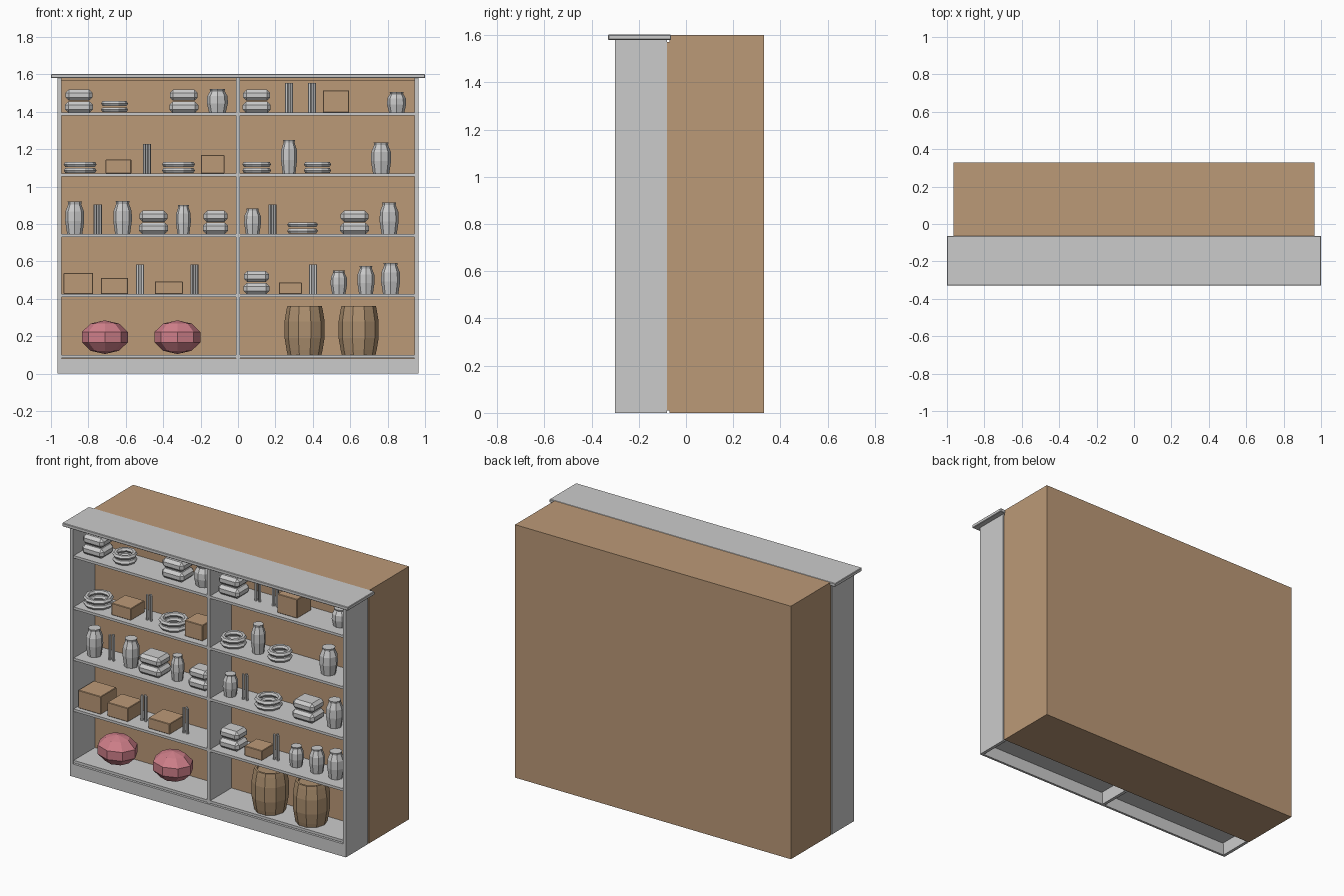
import bpy, bmesh, math
from mathutils import Matrix

if "Cube" in bpy.data.objects:
    bpy.data.objects.remove(bpy.data.objects["Cube"])

Y = -0.187                                        # depth line of the goods
SHELF_TOPS = [0.10, 0.425, 0.747, 1.07, 1.395]


def material(name, rgb):
    m = bpy.data.materials.new(name)
    m.diffuse_color = (*rgb, 1)
    m.use_nodes = True
    m.node_tree.nodes["Principled BSDF"].inputs["Base Color"].default_value = m.diffuse_color
    return m


WOOD = material("wood", (0.50, 0.32, 0.185))
BARREL = material("barrel_wood", (0.42, 0.28, 0.16))
CLOTH = material("sack_cloth", (0.62, 0.21, 0.25))


def finish(bm, name, mat=None, loc=(0, 0, 0)):
    bmesh.ops.recalc_face_normals(bm, faces=bm.faces)
    me = bpy.data.meshes.new(name)
    bm.to_mesh(me)
    bm.free()
    ob = bpy.data.objects.new(name, me)
    ob.location = loc
    if mat:
        me.materials.append(mat)
    bpy.context.collection.objects.link(ob)
    return ob


def box(name, x, y, z, mat=None, bevel=0):
    """Box from (min, max) pairs."""
    bm = bmesh.new()
    size = [b - a for a, b in (x, y, z)]
    mid = [(a + b) / 2 for a, b in (x, y, z)]
    bmesh.ops.create_cube(bm, size=1, matrix=Matrix.Diagonal((*size, 1)))
    if bevel:
        bmesh.ops.bevel(bm, geom=bm.edges[:], offset=bevel, segments=1,
                        profile=0.5, affect='EDGES')
    return finish(bm, name, mat, mid)


def lathe(name, profile, sides, loc, mat=None, closed=False):
    """Revolve (radius, height) points; caps the ends unless the profile is a loop."""
    bm = bmesh.new()
    rings = [[bm.verts.new((r * math.cos(a), r * math.sin(a), z))
              for a in (2 * math.pi * i / sides for i in range(sides))]
             for r, z in profile]
    pairs = list(zip(rings, rings[1:]))
    if closed:
        pairs.append((rings[-1], rings[0]))
    else:
        bm.faces.new(rings[0])
        bm.faces.new(rings[-1])
    for lo, hi in pairs:
        for i in range(sides):
            j = (i + 1) % sides
            bm.faces.new((lo[i], lo[j], hi[j], hi[i]))
    return finish(bm, name, mat, loc)


# Cabinet
box("wall_block", (-0.965, 0.965), (-0.07, 0.33), (0, 1.6), WOOD)
box("back_panel", (-0.96, 0.96), (-0.08, -0.07), (0.01, 1.57), WOOD)
box("top_cap", (-1, 1), (-0.33, -0.063), (1.58, 1.602), bevel=0.003)
box("kick_board", (-0.965, 0.965), (-0.30, -0.285), (0, 0.08))
for s, side in ((-1, "left"), (1, "right")):
    xs = sorted((s * 0.945, s * 0.965))
    box(side + "_side", xs, (-0.30, -0.08), (0, 1.58))
    for z in SHELF_TOPS:
        box(side + "_shelf", sorted((s * 0.01, s * 0.945)), (-0.292, -0.08), (z - 0.016, z))
box("divider", (-0.01, 0.01), (-0.296, -0.08), (0, 1.58))

# Sacks: flattened low-poly spheres
for x in (-0.712, -0.324):
    bm = bmesh.new()
    bmesh.ops.create_uvsphere(bm, u_segments=8, v_segments=5, radius=1,
                              matrix=Matrix.Diagonal((0.129, 0.11, 0.09, 1)))
    finish(bm, "sack", CLOTH, (x, Y, 0.195))

# Barrels with a sunken lid
for x in (0.356, 0.645):
    lathe("barrel", [(0.09, 0), (0.096, 0.025), (0.107, 0.09), (0.107, 0.18),
                     (0.097, 0.24), (0.092, 0.262), (0.078, 0.262), (0.078, 0.247)],
          10, (x, Y, 0.10), BARREL)

# Folded cloth stacks: shelf, x, width
for s, x, w in ((4, -0.85, 0.15), (4, -0.29, 0.155), (4, 0.10, 0.15), (2, -0.452, 0.157),
                (2, -0.12, 0.135), (2, 0.623, 0.155), (1, 0.099, 0.14)):
    for i in range(2):
        z, h = SHELF_TOPS[s] + i * 0.064, w / 2 - i * 0.003
        box("folded_cloth", (x - h, x + h), (Y - h * 0.85, Y + h * 0.85),
            (z, z + 0.06), bevel=0.018)

# Rope coils: shelf, x, radius
for s, x, r in ((4, -0.66, 0.072), (3, -0.844, 0.088), (3, -0.318, 0.088),
                (3, 0.10, 0.077), (3, 0.425, 0.073), (2, 0.345, 0.082)):
    for i in range(2):
        section = [(r - 0.016 + 0.016 * math.cos(a), 0.015 * math.sin(a))
                   for a in (k * math.pi / 3 for k in range(6))]
        lathe("rope_coil", section, 10, (x, Y, SHELF_TOPS[s] + 0.016 + i * 0.033), closed=True)

# Candle bundles: shelf, x
for s, x in ((4, 0.273), (4, 0.396), (3, -0.487), (2, -0.75), (2, 0.184),
             (1, -0.524), (1, -0.233), (1, 0.401)):
    for dx, dy in ((-0.0135, -0.004), (0, 0.009), (0.0135, -0.004)):
        lathe("candle", [(0.0085, 0), (0.0085, 0.158)], 6, (x + dx, Y + dy, SHELF_TOPS[s]))

# Wooden boxes: shelf, x, width, height
for s, x, w, h in ((4, 0.524, 0.14, 0.12), (3, -0.639, 0.137, 0.075), (3, -0.136, 0.126, 0.10),
                   (1, -0.853, 0.158, 0.113), (1, -0.661, 0.145, 0.087),
                   (1, -0.37, 0.15, 0.067), (1, 0.28, 0.123, 0.062)):
    z = SHELF_TOPS[s]
    box("wooden_box", (x - w / 2, x + w / 2), (Y - w / 2, Y + w / 2), (z, z + h), WOOD, 0.003)

# Jars: shelf, x, radius, height
for s, x, r, h in ((4, -0.11, 0.056, 0.126), (4, 0.848, 0.051, 0.11), (3, 0.273, 0.043, 0.18),
                   (3, 0.765, 0.054, 0.166), (2, -0.873, 0.051, 0.172), (2, -0.617, 0.05, 0.175),
                   (2, -0.292, 0.04, 0.155), (2, 0.078, 0.045, 0.137), (2, 0.808, 0.051, 0.168),
                   (1, 0.539, 0.044, 0.126), (1, 0.684, 0.046, 0.15), (1, 0.816, 0.051, 0.166)):
    shape = [(0.8, 0), (1, 0.4), (0.97, 0.7), (0.68, 0.92), (0.74, 1)]
    lathe("jar", [(r * a, h * b) for a, b in shape], 8, (x, Y, SHELF_TOPS[s]))
